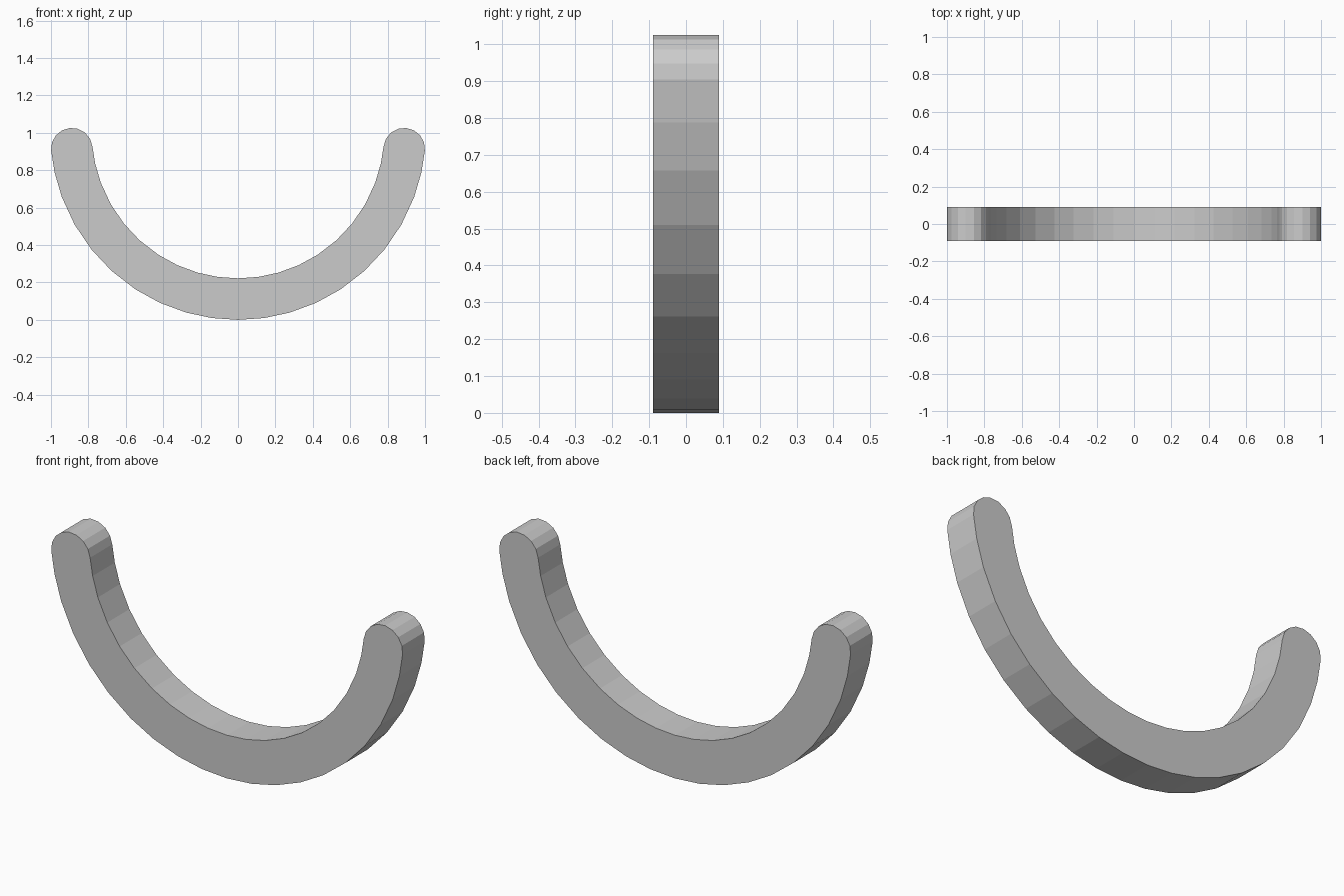
import bpy, bmesh
from math import sin, cos, pi, radians

if "Cube" in bpy.data.objects:
    bpy.data.objects.remove(bpy.data.objects["Cube"])

R_OUT, R_IN, CZ, HALF_DEPTH = 1.004, 0.782, 1.004, 0.09
ANGLES = [0, 8, 16, 24.5, 33, 42.3, 51.3, 60.5, 69.8, 77.6, 84.3]  # from the bottom
CAP_STEPS = 8


def arc_point(radius, degrees):
    a = radians(degrees)
    return radius * sin(a), CZ - radius * cos(a)


# right half of the outer arc, rounded tip, then inner arc back to the middle
half = [arc_point(R_OUT, a) for a in ANGLES]
end = radians(ANGLES[-1])
cx, cz = arc_point((R_OUT + R_IN) / 2, ANGLES[-1])
cap_r = (R_OUT - R_IN) / 2
for i in range(1, CAP_STEPS):
    t = end - pi / 2 + pi * i / CAP_STEPS
    half.append((cx + cap_r * cos(t), cz + cap_r * sin(t)))
half += [arc_point(R_IN, a) for a in reversed(ANGLES)]

# mirrored left half closes the outline
outline = half + [(-x, z) for x, z in half[-2:0:-1]]

# extrude the outline through the depth
bm = bmesh.new()
face = bm.faces.new([bm.verts.new((x, -HALF_DEPTH, z)) for x, z in outline])
ext = bmesh.ops.extrude_face_region(bm, geom=[face], use_keep_orig=True)
verts = [g for g in ext["geom"] if isinstance(g, bmesh.types.BMVert)]
bmesh.ops.translate(bm, verts=verts, vec=(0, 2 * HALF_DEPTH, 0))
bmesh.ops.recalc_face_normals(bm, faces=bm.faces)
mesh = bpy.data.meshes.new("curved_handle")
bm.to_mesh(mesh)
bm.free()
bpy.context.collection.objects.link(bpy.data.objects.new("curved_handle", mesh))
